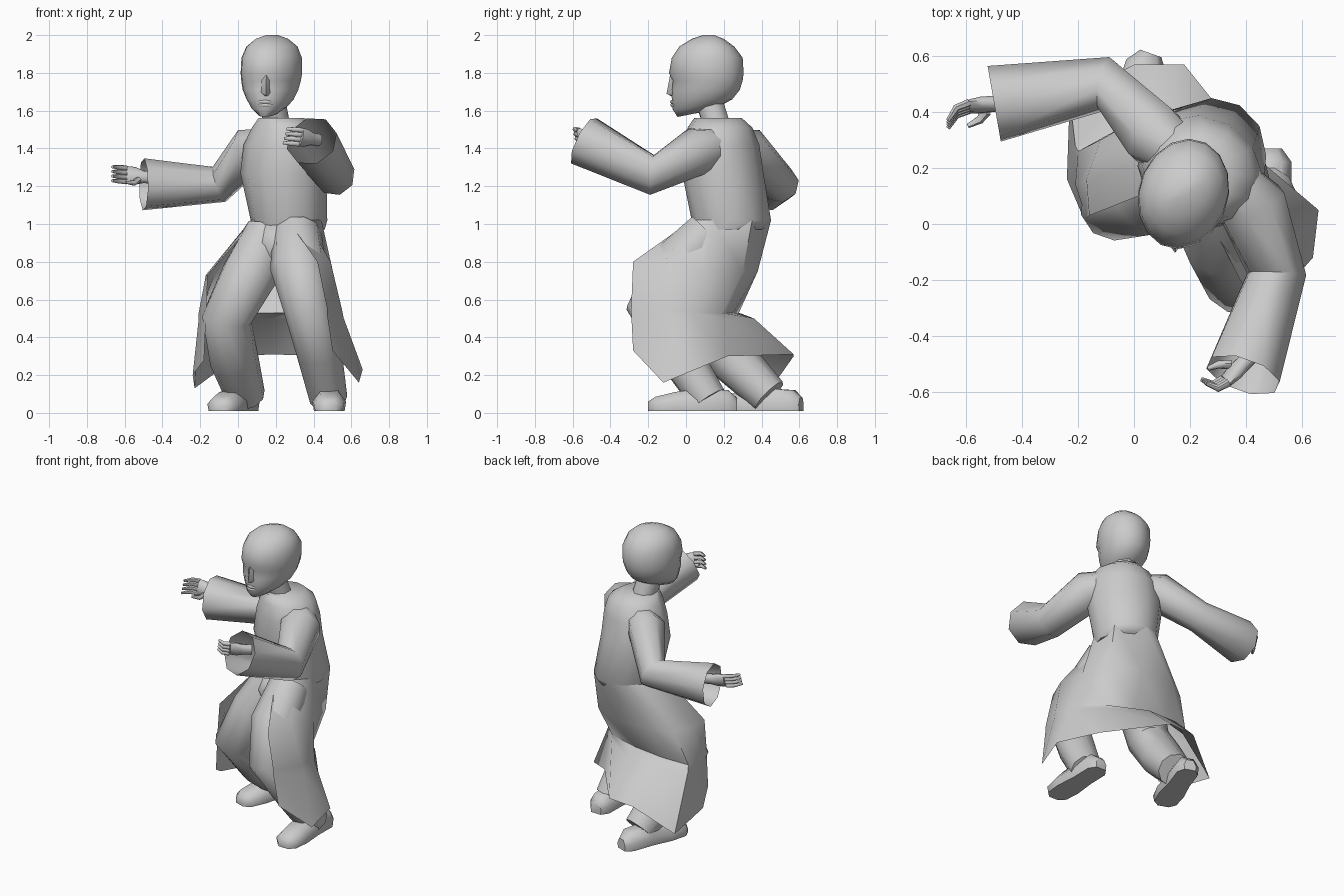
import bpy, bmesh, math
from mathutils import Vector

default_cube = bpy.data.objects.get("Cube")
if default_cube:
    bpy.data.objects.remove(default_cube, do_unlink=True)

grey = bpy.data.materials.new("plain_grey")
grey.use_nodes = True
colour = (0.6, 0.6, 0.6, 1)
grey.diffuse_color = colour
grey.node_tree.nodes["Principled BSDF"].inputs["Base Color"].default_value = colour


def finish(name, bm, angle):
    """Turn a bmesh into a shaded, coloured object."""
    mesh = bpy.data.meshes.new(name)
    bm.to_mesh(mesh)
    bm.free()
    obj = bpy.data.objects.new(name, mesh)
    bpy.context.collection.objects.link(obj)
    mesh.materials.append(grey)
    bpy.ops.object.select_all(action='DESELECT')
    obj.select_set(True)
    bpy.context.view_layer.objects.active = obj
    bpy.ops.object.shade_smooth_by_angle(angle=math.radians(angle))


def loft(name, rings, closed=True, cap_end=True, angle=60):
    """Skin a surface over rows of points that all have the same length."""
    bm = bmesh.new()
    rows = [[bm.verts.new(p) for p in ring] for ring in rings]
    count = len(rows[0])
    for low, high in zip(rows, rows[1:]):
        for i in range(count if closed else count - 1):
            j = (i + 1) % count
            bm.faces.new((low[i], low[j], high[j], high[i]))
    if closed:
        bm.faces.new(rows[0][::-1])
        if cap_end:
            bm.faces.new(rows[-1])
    bmesh.ops.recalc_face_normals(bm, faces=bm.faces[:])
    finish(name, bm, angle)


def tube(name, stations, sides=8, cap_end=True, angle=60):
    """Limb through (x, y, z, radius) stations, without twist at the joints."""
    points = [Vector(s[:3]) for s in stations]
    rings = []
    side = (points[1] - points[0]).orthogonal()
    for i, (centre, station) in enumerate(zip(points, stations)):
        before = points[max(i - 1, 0)]
        after = points[min(i + 1, len(points) - 1)]
        along = (after - before).normalized()
        side = (side - along * side.dot(along)).normalized()
        up = side.cross(along)
        turns = [math.tau * (k + 0.5) / sides for k in range(sides)]
        rings.append([centre + station[3] * (side * math.cos(a) + up * math.sin(a))
                      for a in turns])
    loft(name, rings, True, cap_end, angle)


# Torso: twisted towards the model's right, so the ovals are turned
LEFT = Vector((0.86, -0.5, 0))
BACK = Vector((0.5, 0.86, 0))


def body_oval(x, y, z, width, depth):
    turns = [math.tau * k / 12 for k in range(12)]
    return [Vector((x, y, z)) + LEFT * width * math.cos(a) + BACK * depth * math.sin(a)
            for a in turns]


waist = body_oval(.27, .24, 1.02, .2, .215)
loft("coat_body", [
    body_oval(.27, .23, .97, .19, .19),
    waist,
    body_oval(.24, .195, 1.27, .235, .21),
    body_oval(.245, .19, 1.42, .225, .19),
    body_oval(.25, .18, 1.51, .18, .17),
    body_oval(.23, .17, 1.56, .12, .13),
])
tube("neck", [(.21, .17, 1.5, .075), (.18, .12, 1.66, .075)])

# Coat skirt: open at the front, running from left edge round the back,
# with a ledge at knee height where the tail kicks out
loft("coat_skirt", [
    [waist[k] for k in (-2, -1, 0, 2, 4, 5, 6, 7, 8)],
    [(.42, -.28, .8), (.49, -.12, .8), (.5, .1, .76), (.45, .3, .75), (.25, .38, .75),
     (0, .37, .75), (-.12, .3, .74), (-.17, .16, .73), (-.16, .03, .73)],
    [(.47, -.29, .56), (.55, -.1, .55), (.54, .05, .53), (.42, .19, .53), (.2, .25, .53),
     (-.02, .28, .53), (-.2, .26, .52), (-.21, .14, .52), (-.17, .02, .52)],
    [(.47, -.29, .53), (.56, -.1, .5), (.55, .05, .5), (.42, .2, .5), (.18, .36, .5),
     (-.03, .36, .5), (-.21, .28, .48), (-.21, .15, .48), (-.17, .02, .5)],
    [(.5, -.28, .33), (.64, -.12, .16), (.66, .05, .23), (.46, .22, .3), (.18, .57, .31),
     (0, .57, .3), (-.23, .45, .13), (-.24, .16, .2), (-.18, .02, .28)],
], closed=False, angle=50)

# Hips and legs
loft("hips", [
    body_oval(.22, .12, .82, .12, .1),
    body_oval(.23, .14, .9, .19, .15),
    body_oval(.26, .22, 1, .19, .18),
])
tube("left_leg", [(.31, .12, .95, .13), (.32, -.06, .77, .15), (.37, -.19, .56, .13),
                  (.43, -.04, .32, .12), (.48, .12, .07, .1)], 10)
tube("right_leg", [(.16, .2, .95, .13), (.06, .11, .73, .15), (-.06, .07, .5, .135),
                   (-.02, .25, .28, .13), (.04, .44, .09, .105)], 10)


# Shoes: flat-soled lofts from heel to toe
def shoe(name, heel, toe):
    heel, toe = Vector(heel), Vector(toe)
    side = (toe - heel).cross(Vector((0, 0, 1))).normalized()
    outline = [(-.9, 0), (-1, .5), (-.55, 1), (.55, 1), (1, .5), (.9, 0)]
    rings = []
    for t, width, height in [(0, .04, .07), (.1, .075, .11), (.4, .075, .12),
                             (.7, .09, .1), (.92, .08, .075), (1, .04, .05)]:
        centre = heel.lerp(toe, t)
        rings.append([centre + side * width * u + Vector((0, 0, .01 + height * v))
                      for u, v in outline])
    loft(name, rings, angle=50)


shoe("left_shoe", (.49, .27, 0), (.48, -.2, 0))
shoe("right_shoe", (.06, .61, 0), (-.1, .16, 0))

# Sleeves, open at the flared cuffs
tube("right_sleeve", [(.2, .23, 1.43, .08), (.07, .32, 1.4, .12), (-.1, .5, 1.21, .1),
                      (-.5, .43, 1.21, .14)], cap_end=False, angle=50)
tube("left_sleeve", [(.32, .2, 1.43, .08), (.42, .07, 1.39, .13), (.51, -.18, 1.26, .11),
                     (.39, -.54, 1.44, .14)], cap_end=False, angle=50)


# Hands: a palm with four bent fingers and a thumb
def hand(name, wrist, knuckles, bend, spread, thumb_side):
    wrist, knuckles = Vector(wrist), Vector(knuckles)
    bend, spread, thumb_side = Vector(bend), Vector(spread), Vector(thumb_side)
    along = (knuckles - wrist).normalized()
    flat = along.cross(spread).normalized()
    turns = [math.tau * k / 8 for k in range(8)]
    rings = []
    for t, wide, thick in [(-.6, .035, .03), (0, .035, .03), (.5, .05, .028), (1, .05, .02)]:
        centre = wrist.lerp(knuckles, t)
        rings.append([centre + spread * wide * math.cos(a) + flat * thick * math.sin(a)
                      for a in turns])
    loft(name + "_palm", rings)
    for k in range(4):
        base = knuckles + spread * (k - 1.5) * .026
        middle = base + along * .04 + bend * .015
        tip = middle + bend * .05 + along * .01
        tube(f"{name}_finger_{k + 1}", [(*base, .014), (*middle, .013), (*tip, .008)], 6)
    base = wrist.lerp(knuckles, .3) + thumb_side * .03
    middle = base + thumb_side * .035 + along * .025
    tip = middle + along * .035 + bend * .02
    tube(name + "_thumb", [(*base, .018), (*middle, .015), (*tip, .008)], 6)


hand("right_hand", (-.5, .43, 1.25), (-.59, .42, 1.26),
     (-.4, -.9, 0), (0, .35, .94), (0, -.8, -.6))
hand("left_hand", (.39, -.5, 1.45), (.33, -.56, 1.46),
     (-.7, .5, 0), (.25, -.2, .94), (-.8, .5, 0))


# Head: egg-shaped rings given by height, front, back, half width and centre;
# the jaw drops towards the chin and the hair covers the nape
def head_ring(z, front, back, width, centre, slope=0):
    ring = []
    for k in range(16):
        a = math.tau * k / 16
        forward = math.cos(a)
        y = (front + back) / 2 - (back - front) / 2 * forward
        x = centre - .02 * forward + width * math.sin(a)
        ring.append(Vector((x, y, z - slope * forward)))
    return ring


loft("head", [
    head_ring(1.585, -.045, .14, .05, .16, .018),
    head_ring(1.62, -.07, .2, .095, .165, .015),
    head_ring(1.66, -.075, .245, .125, .17),
    head_ring(1.71, -.077, .285, .147, .172),
    head_ring(1.76, -.072, .3, .158, .175),
    head_ring(1.8, -.09, .305, .163, .177),
    head_ring(1.88, -.075, .3, .16, .178),
    head_ring(1.94, -.035, .255, .135, .18),
    head_ring(1.98, .03, .2, .085, .18),
    head_ring(2, .09, .15, .025, .18),
])

# Nose: a low wedge from brow to tip
loft("nose", [
    [(.125, -.06, 1.785), (.15, -.085, 1.785), (.175, -.06, 1.785)],
    [(.115, -.06, 1.7), (.147, -.103, 1.69), (.18, -.06, 1.7)],
    [(.12, -.05, 1.677), (.147, -.08, 1.677), (.175, -.05, 1.677)],
], angle=80)

# Lips
for name, z, swell in (("upper_lip", 1.647, .011), ("lower_lip", 1.629, .01)):
    tube(name, [(.11, -.06, z, .006), (.145, -.074, z, swell), (.18, -.06, z, .006)], 6)
